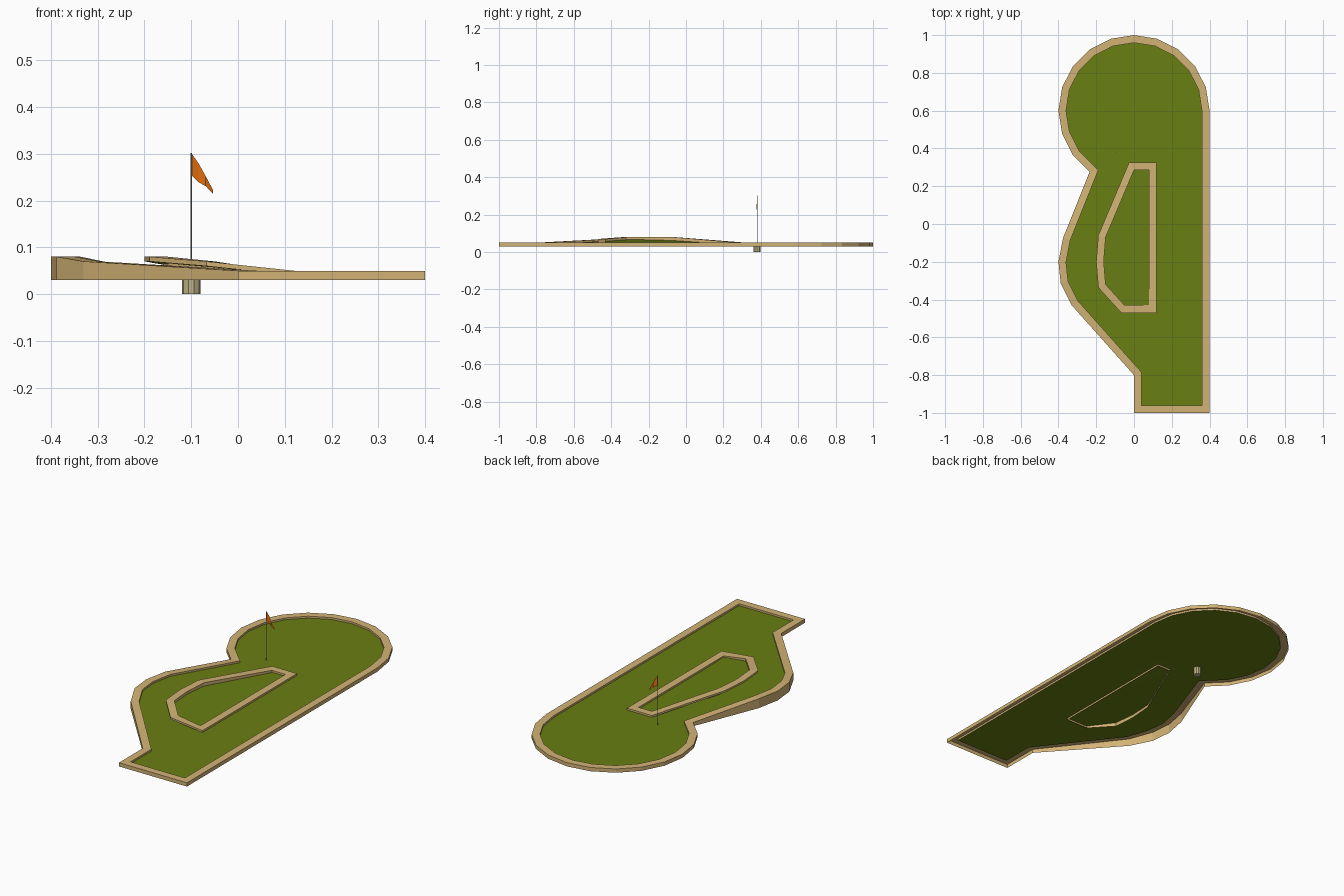
import bpy, bmesh, math
from mathutils import Vector
from mathutils.geometry import delaunay_2d_cdt

if "Cube" in bpy.data.objects:
    bpy.data.objects.remove(bpy.data.objects["Cube"])


def material(name, rgb):
    m = bpy.data.materials.new(name)
    m.diffuse_color = (*rgb, 1)
    m.use_nodes = True
    m.node_tree.nodes["Principled BSDF"].inputs["Base Color"].default_value = m.diffuse_color
    return m


WOOD = material("tan wood", (0.65, 0.45, 0.18))
GRASS = material("grass green", (0.14, 0.21, 0.006))
CUP = material("pale cup", (0.5, 0.45, 0.24))
METAL = material("grey pole", (0.3, 0.3, 0.3))
ORANGE = material("orange flag", (0.74, 0.155, 0.004))


def make(name, verts, faces, mat):
    me = bpy.data.meshes.new(name)
    me.from_pydata([tuple(v) for v in verts], [], faces)
    me.materials.append(mat)
    ob = bpy.data.objects.new(name, me)
    bpy.context.collection.objects.link(ob)
    return ob


def offset(loop, d):
    """Mitred offset of a closed loop to the left of its travel direction."""
    out = []
    for i, p in enumerate(loop):
        a = (p - loop[i - 1]).xy.normalized()
        b = (loop[(i + 1) % len(loop)] - p).xy.normalized()
        na, nb = Vector((-a.y, a.x)), Vector((-b.y, b.x))
        m = (na + nb) * d / (1 + na.dot(nb))
        out.append(Vector((p.x + m.x, p.y + m.y, p.z)))
    return out


def ring(c, r, z, n):
    return [Vector((c[0] + r * math.cos(2 * math.pi * i / n),
                    c[1] + r * math.sin(2 * math.pi * i / n), z)) for i in range(n)]


def bands(rows):
    """Quads between closed rows of equal length."""
    n = len(rows[0])
    return [(r * n + i, r * n + (i + 1) % n, (r + 1) * n + (i + 1) % n, (r + 1) * n + i)
            for r in range(len(rows) - 1) for i in range(n)]


BASE, DROP, WIDTH = 0.03, 0.01, 0.04


def rim(name, loop):
    """Hollow border: outside wall, flat top, short inside wall. Returns the turf edge."""
    inner = offset(loop, WIDTH)
    turf = [p - Vector((0, 0, DROP)) for p in inner]
    rows = [[Vector((p.x, p.y, BASE)) for p in loop], loop, inner, turf]
    make(name, sum(rows, []), bands(rows), WOOD)
    return turf


# Outer border: straight side, round green, raised bend on the left
outline = [Vector((0, -1, .05)), Vector((.4, -1, .05))]
outline += [Vector((.4 * math.cos(math.radians(a)), .6 + .4 * math.sin(math.radians(a)), .05))
            for a in range(0, 235, 18)]
outline += [Vector(p) for p in [(-.376, -.075, .08), (-.4, -.2, .08), (-.388, -.315, .08),
                                (-.33, -.43, .07), (0, -.8, .05)]]
# Border of the central opening (clockwise)
opening = [Vector(p) for p in [(-.05, -.43, .07), (-.15, -.32, .08), (-.16, -.2, .08),
                               (-.15, -.07, .08), (0, .285, .05), (.08, .285, .05),
                               (.08, -.43, .05)]]
HOLE = (-0.1, 0.38)
cup_top = ring(HOLE, 0.02, 0.04, 10)

# Turf filled between the borders, with the cup cut out
loops = [rim("outer_border", outline), rim("island_border", opening), cup_top]
pts, edges = [], []
for lp in loops:
    s = len(pts)
    edges += [(s + i, s + (i + 1) % len(lp)) for i in range(len(lp))]
    pts += lp
co, _, tris, orig, _, _ = delaunay_2d_cdt([p.xy for p in pts], edges, [], 3, 1e-5)
make("turf", [(c.x, c.y, pts[o[0]].z if o else .04) for c, o in zip(co, orig)],
     [tuple(t) for t in tris], GRASS)

# Cup below the turf
rows = [ring(HOLE, 0.02, 0, 10), cup_top]
make("cup", sum(rows, []), bands(rows) + [tuple(reversed(range(10)))], CUP)

# Flag pole
rows = [ring(HOLE, 0.0015, 0, 6), ring(HOLE, 0.0015, 0.302, 6)]
make("flag_pole", sum(rows, []), bands(rows) + [tuple(range(6, 12))], METAL)

# Drooping pennant: strips between the upper and lower edges, slightly waved
prof = [(0, .302, .255, 0), (.016, .279, .239, .003), (.031, .252, .231, -.003),
        (.047, .222, .214, .002)]
fv = []
for dx, hi, lo, wave in prof:
    fv += [(HOLE[0] + dx, HOLE[1] + wave, lo), (HOLE[0] + dx, HOLE[1] + wave, hi)]
make("flag", fv, [(2 * i, 2 * i + 2, 2 * i + 3, 2 * i + 1) for i in range(3)], ORANGE)
